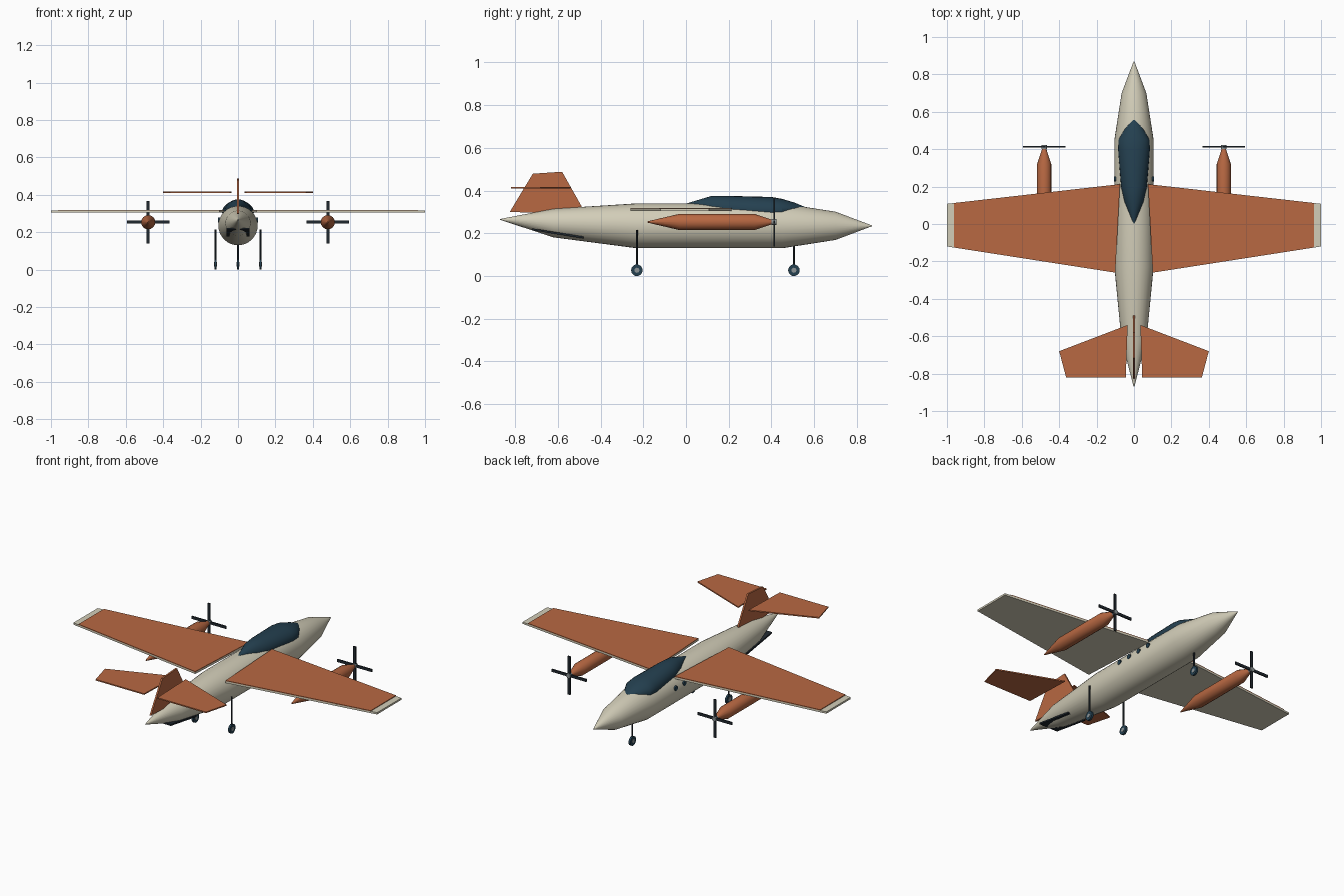
import bpy, bmesh, math
from mathutils import Matrix

if "Cube" in bpy.data.objects:
    bpy.data.objects.remove(bpy.data.objects["Cube"])


def srgb(r, g, b):
    f = lambda c: c / 12.92 if c <= 0.04045 else ((c + 0.055) / 1.055) ** 2.4
    return (f(r / 255), f(g / 255), f(b / 255), 1)


def material(name, rgb):
    m = bpy.data.materials.new(name)
    m.diffuse_color = srgb(*rgb)
    m.use_nodes = True
    m.node_tree.nodes["Principled BSDF"].inputs["Base Color"].default_value = m.diffuse_color
    return m


CREAM = material("cream", (210, 205, 184))
ORANGE = material("burnt_orange", (184, 104, 66))
NAVY = material("dark_teal", (36, 64, 80))
DARK = material("charcoal", (32, 40, 47))
GREY = material("grey", (140, 148, 150))


def finish(name, bm, mat, smooth=None):
    bmesh.ops.recalc_face_normals(bm, faces=bm.faces)
    me = bpy.data.meshes.new(name)
    bm.to_mesh(me)
    bm.free()
    ob = bpy.data.objects.new(name, me)
    bpy.context.collection.objects.link(ob)
    me.materials.append(mat)
    if smooth:
        bpy.ops.object.select_all(action='DESELECT')
        ob.select_set(True)
        bpy.context.view_layer.objects.active = ob
        bpy.ops.object.shade_smooth_by_angle(angle=math.radians(smooth))
    return ob


def loft(name, stations, mat, sides, x=0, smooth=25):
    """Elliptical rings along y: (y, centre z, half width, half height)."""
    bm = bmesh.new()
    rings = []
    for y, z, rx, rz in stations:
        rings.append([bm.verts.new((x + rx * math.cos(a), y, z + rz * math.sin(a)))
                      for a in (2 * math.pi * i / sides for i in range(sides))])
    for p, q in zip(rings, rings[1:]):
        for i in range(sides):
            j = (i + 1) % sides
            bm.faces.new((p[i], p[j], q[j], q[i]))
    bm.faces.new(rings[0])
    bm.faces.new(rings[-1])
    return finish(name, bm, mat, smooth)


def slab(name, low, high, mat):
    """Solid between two matching outlines."""
    bm = bmesh.new()
    a = [bm.verts.new(p) for p in low]
    b = [bm.verts.new(p) for p in high]
    n = len(a)
    bm.faces.new(a)
    bm.faces.new(b)
    for i in range(n):
        j = (i + 1) % n
        bm.faces.new((a[i], a[j], b[j], b[i]))
    return finish(name, bm, mat)


def flat(name, outline, z0, z1, mat, s=1):
    return slab(name, [(s * x, y, z0) for x, y in outline],
                [(s * x, y, z1) for x, y in outline], mat)


def box(name, c, d, mat):
    x, y = d[0] / 2, d[1] / 2
    pts = [(c[0] - x, c[1] - y), (c[0] + x, c[1] - y), (c[0] + x, c[1] + y), (c[0] - x, c[1] + y)]
    return flat(name, pts, c[2] - d[2] / 2, c[2] + d[2] / 2, mat)


def cylinder(name, c, r, depth, axis, mat, sides=16):
    bm = bmesh.new()
    turn = {'X': Matrix.Rotation(math.pi / 2, 4, 'Y'),
            'Y': Matrix.Rotation(math.pi / 2, 4, 'X'), 'Z': Matrix()}[axis]
    bmesh.ops.create_cone(bm, cap_ends=True, segments=sides, radius1=r, radius2=r,
                          depth=depth, matrix=Matrix.Translation(c) @ turn)
    return finish(name, bm, mat, 40)


# Body and canopy
loft("fuselage", [(-0.87, 0.265, 0.002, 0.002), (-0.62, 0.248, 0.067, 0.067),
                  (-0.23, 0.235, 0.105, 0.105), (0.45, 0.235, 0.105, 0.105),
                  (0.70, 0.235, 0.066, 0.066), (0.87, 0.235, 0.002, 0.002)], CREAM, 32)
loft("canopy", [(0, 0.335, 0.004, 0.004), (0.12, 0.318, 0.052, 0.057),
                (0.2, 0.312, 0.069, 0.063), (0.4, 0.306, 0.085, 0.064),
                (0.45, 0.306, 0.083, 0.055), (0.51, 0.308, 0.05, 0.035),
                (0.555, 0.312, 0.015, 0.012)], NAVY, 24)

# Loading ramp under the tail
ramp = [(-0.062, -0.72, 0.214), (0.062, -0.72, 0.214), (0.062, -0.48, 0.176), (-0.062, -0.48, 0.176)]
slab("tail_ramp", ramp, [(x, y, z + 0.009) for x, y, z in ramp], DARK)

# Tail fin
fin = [(-0.825, 0.30), (-0.717, 0.479), (-0.58, 0.488), (-0.488, 0.325), (-0.50, 0.29)]
slab("tail_fin", [(-0.005, y, z) for y, z in fin], [(0.005, y, z) for y, z in fin], ORANGE)

for s, side in ((-1, "left"), (1, "right")):
    # Wing with a coloured upper panel and plain tip
    flat("wing_" + side, [(0.10, -0.26), (0.075, 0.213), (1, 0.108), (1, -0.12)],
         0.304, 0.315, CREAM, s)
    flat("wing_panel_" + side, [(0.10, -0.26), (0.075, 0.213), (0.962, 0.1123), (0.962, -0.1259)],
         0.315, 0.319, ORANGE, s)
    # Tailplane
    flat("tailplane_" + side, [(0.034, -0.54), (0.40, -0.68), (0.363, -0.82), (0.044, -0.82)],
         0.409, 0.416, ORANGE, s)
    # Engine pod
    x = 0.48 * s
    loft("engine_" + side, [(-0.18, 0.253, 0.003, 0.003), (-0.03, 0.253, 0.038, 0.038),
                            (0.32, 0.253, 0.038, 0.038), (0.405, 0.253, 0.01, 0.01)],
         ORANGE, 16, x)
    # Four-bladed propeller
    cylinder("propeller_hub_" + side, (x, 0.412, 0.253), 0.014, 0.022, 'Y', GREY, 12)
    box("blades_upright_" + side, (x, 0.413, 0.253), (0.016, 0.007, 0.228), DARK)
    box("blades_level_" + side, (x, 0.413, 0.253), (0.228, 0.007, 0.016), DARK)
    # Round cabin windows
    for i in range(4):
        cylinder("window_%s_%d" % (side, i + 1), (0.1 * s, 0.08 * i, 0.265), 0.014, 0.012, 'X', NAVY, 12)

# Landing gear
for name, x, y, top in (("left", -0.12, -0.23, 0.215), ("right", 0.12, -0.23, 0.215),
                        ("nose", 0, 0.505, 0.15)):
    cylinder("gear_strut_" + name, (x, y, (top + 0.03) / 2), 0.005, top - 0.03, 'Z', DARK, 8)
    cylinder("wheel_" + name, (x, y, 0.027), 0.027, 0.012, 'X', NAVY, 20)
    cylinder("wheel_hub_" + name, (x, y, 0.027), 0.012, 0.015, 'X', GREY, 12)
